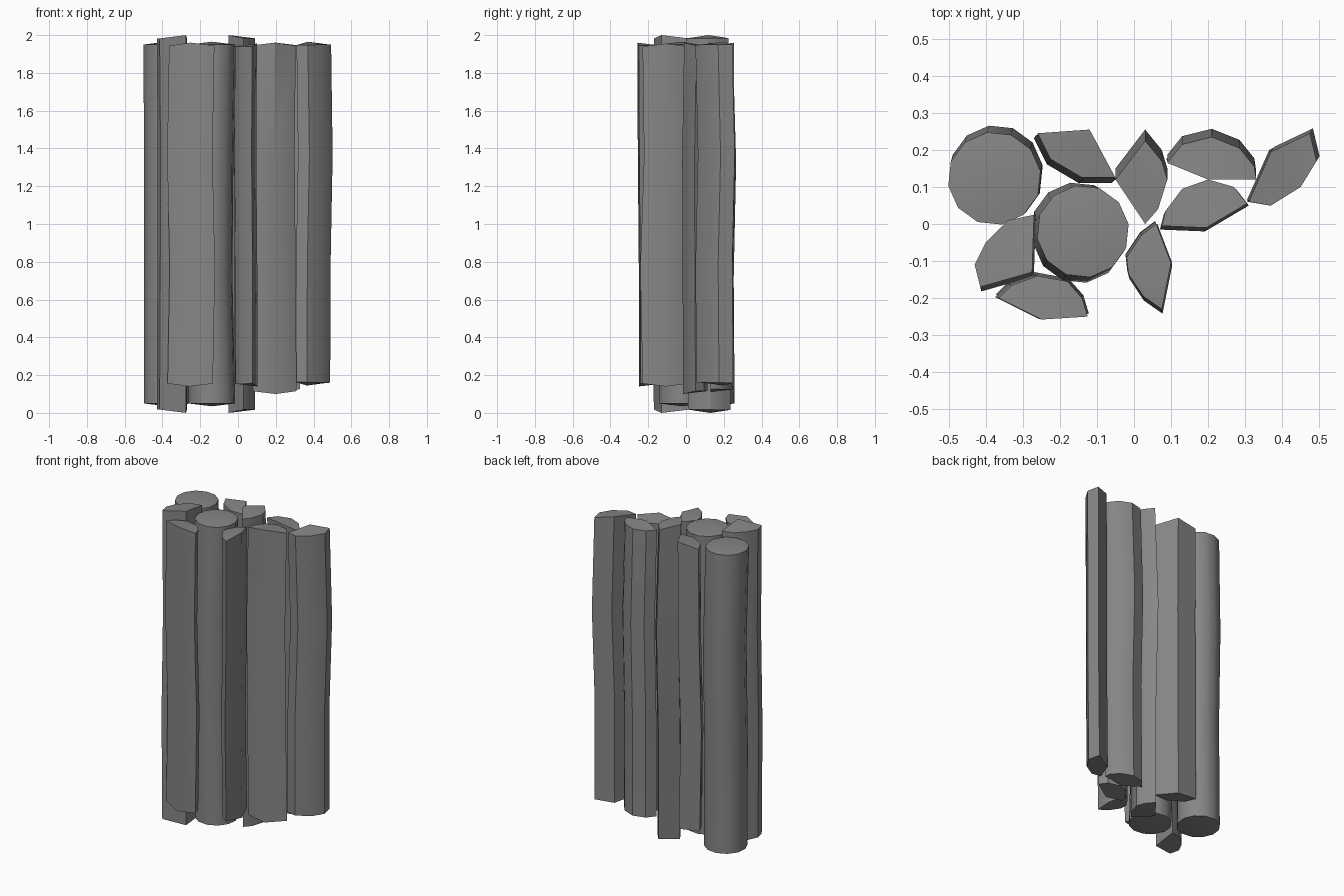
import bpy
import bmesh
import math
from mathutils import Vector

cube = bpy.data.objects.get("Cube")
if cube:
    bpy.data.objects.remove(cube, do_unlink=True)

# One grey for the whole bundle
GREY = (0.24, 0.24, 0.24, 1.0)
grey = bpy.data.materials.new("wood_grey")
grey.use_nodes = True
grey.diffuse_color = GREY
grey.node_tree.nodes["Principled BSDF"].inputs["Base Color"].default_value = GREY

CM = 0.01          # outlines and shifts are given in hundredths
LEVELS = (0, 0.35, 0.67, 1)
SLOPE = 0.12       # how far the sawn ends fall away from the heart of the log


def make_log(name, outline, heart, bottom, top, shifts):
    """Loft the outline through four slightly shifted rings, with sloped ends."""
    section = [Vector(p) * CM for p in outline]
    heart = Vector(heart) * CM
    hub = sum(section, Vector((0, 0))) / len(section)
    drop = [SLOPE * (p - heart).length for p in section]
    hub_drop = SLOPE * (hub - heart).length
    offsets = [Vector(s) * CM for s in shifts] + [Vector((0, 0))]
    last = len(LEVELS) - 1

    bm = bmesh.new()
    rings = []
    for i, (level, offset) in enumerate(zip(LEVELS, offsets)):
        z = bottom + (top - bottom) * level
        sign = {0: 1, last: -1}.get(i, 0)
        rings.append([bm.verts.new((*(p + offset), z + sign * d))
                      for p, d in zip(section, drop)])
    count = len(section)

    # Bark and split sides
    for low, high in zip(rings, rings[1:]):
        for k in range(count):
            n = (k + 1) % count
            bm.faces.new((low[k], low[n], high[n], high[k]))

    # Sawn ends, fanned around the middle
    for ring, offset, z in ((rings[0], offsets[0], bottom + hub_drop),
                            (rings[-1], offsets[-1], top - hub_drop)):
        middle = bm.verts.new((*(hub + offset), z))
        for k in range(count):
            bm.faces.new((ring[k], ring[(k + 1) % count], middle))

    bmesh.ops.recalc_face_normals(bm, faces=bm.faces)
    mesh = bpy.data.meshes.new(name)
    bm.to_mesh(mesh)
    bm.free()
    mesh.materials.append(grey)
    mesh.shade_smooth()
    mesh.set_sharp_from_angle(angle=math.radians(33))
    obj = bpy.data.objects.new(name, mesh)
    bpy.context.collection.objects.link(obj)
    return obj


def round_log(name, centre, radius, bottom, top, shifts, sides=12):
    turn = 2 * math.pi / sides
    outline = [(centre[0] + radius * math.cos(turn * (k + 0.3)),
                centre[1] + radius * math.sin(turn * (k + 0.3)))
               for k in range(sides)]
    return make_log(name, outline, centre, bottom, top, shifts)


def split_log(name, outline, bottom, top, shifts):
    """The first point of the outline is the heart of the split log."""
    return make_log(name, outline, outline[0], bottom, top, shifts)


# Whole round logs
round_log("round_log_back", (-37.7, 12.3), 12.6, 0.035, 1.965,
          [(0.3, 1), (0.5, 0.5), (0.5, 1.8)])
round_log("round_log_middle", (-13.8, -2), 12.5, 0.035, 1.965,
          [(0, 0), (-1.5, 0.8), (-1, -1.5)])

# Split logs along the back
split_log("split_log_back_left",
          [(-12, 25.5), (-5, 12.5), (-14, 12.5), (-22.5, 17.5), (-26, 24.5)],
          0.13, 1.96, [(-0.5, -0.5), (-1, -1.4), (0, -0.5)])
split_log("split_log_back_middle",
          [(-5, 12), (3, 0), (6.5, 4), (9, 12), (7.5, 17), (3, 22.5)],
          0, 2, [(0, 1), (0, 1), (0, 3)])
split_log("split_log_back_right",
          [(20, 12), (33, 12), (32.5, 15.5), (28.5, 20.5), (21, 23.5),
           (13, 21.5), (9, 16.5)],
          0.11, 1.96, [(-0.3, 1), (0, 0.5), (0, 2.2)])
split_log("split_log_far_right",
          [(37, 19.5), (31, 6), (37, 5), (45, 10), (49.3, 17), (47.5, 24.5)],
          0.145, 1.965, [(-0.5, 0.5), (-0.3, 0), (0.8, 1.3)])

# Split logs along the front
split_log("split_log_front_left",
          [(-27.5, -13), (-27, 2.5), (-34, 1), (-40, -5), (-43, -11), (-41.5, -17)],
          0, 2, [(0, 0), (0.3, -1.2), (0.5, 0)])
split_log("split_log_front_middle",
          [(-25, -25.8), (-12.5, -25), (-14, -20), (-18, -15.5), (-26, -14),
           (-33, -16.5), (-36.5, -20)],
          0.14, 1.96, [(-0.8, 1), (0.3, 0.8), (-1, 0.3)])
split_log("split_log_front_right",
          [(10, -10.5), (6, 0), (2, -3), (-2, -9), (-1.5, -13.5), (2.5, -19.5),
           (7.5, -23)],
          0.14, 1.955, [(0.3, 0), (0.2, -1.2), (-0.3, 0.8)])
split_log("split_log_inner_right",
          [(19.5, -1), (30.5, 5.5), (27, 10), (20, 12), (13, 9.5), (8.5, 3.5),
           (7.5, -0.5)],
          0.1, 1.96, [(0.5, -0.5), (0, -0.8), (-0.5, -1)])
